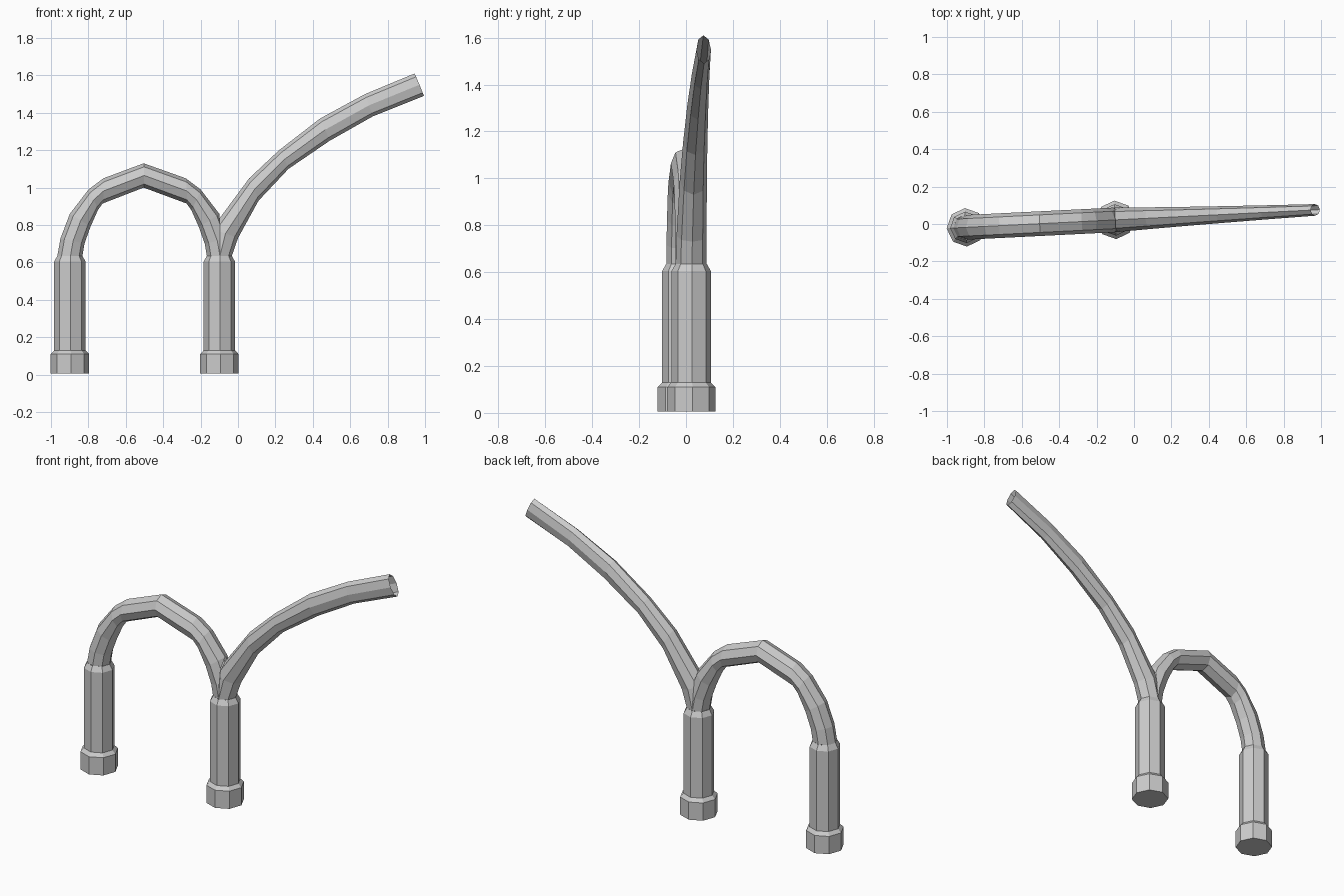
import bpy, bmesh
from math import cos, sin, pi, atan
from mathutils import Vector

if "Cube" in bpy.data.objects:
    bpy.data.objects.remove(bpy.data.objects["Cube"])

SIDES = 8
SPLIT = -0.1          # x of the forked leg
YAW = atan(0.05)      # the whole frame is turned slightly
SHIFT = 0.027


def loft(name, rings, cap_start=False, keep=0):
    """Skin octagonal rings given as (edge a, edge b, half depth) in the xz plane."""
    bm = bmesh.new()
    loops = []
    for a, b, depth in rings:
        a, b = Vector((a[0], 0, a[1])), Vector((b[0], 0, b[1]))
        c, h = (a + b) / 2, (a - b) / 2
        loops.append([bm.verts.new(c + h * cos(2 * pi * i / SIDES)
                                   + Vector((0, depth * sin(2 * pi * i / SIDES), 0)))
                      for i in range(SIDES)])
    for lo, hi in zip(loops, loops[1:]):
        for i in range(SIDES):
            j = (i + 1) % SIDES
            bm.faces.new((lo[i], lo[j], hi[j], hi[i]))
    if cap_start:
        bm.faces.new(loops[0])
    if keep:  # trim at the fork plane
        bmesh.ops.bisect_plane(bm, geom=bm.verts[:] + bm.edges[:] + bm.faces[:],
                               plane_co=(SPLIT, 0, 0), plane_no=(-keep, 0, 0),
                               clear_outer=True)
    bmesh.ops.recalc_face_normals(bm, faces=bm.faces[:])
    me = bpy.data.meshes.new(name)
    bm.to_mesh(me)
    bm.free()
    ob = bpy.data.objects.new(name, me)
    ob.location.y = SHIFT
    ob.rotation_euler.z = YAW
    bpy.context.collection.objects.link(ob)
    return ob


# Legs with a thicker foot collar and a tapered neck
profile = [(0.103, 0.005), (0.103, 0.11), (0.084, 0.13), (0.084, 0.605), (0.067, 0.635)]
for name, x in (("left_leg", -0.9), ("forked_leg", SPLIT)):
    loft(name, [((x - r, z), (x + r, z), r) for r, z in profile], cap_start=True)

# Arch joining the legs: (outer edge, inner edge), mirrored about its peak
half = [((-.967, .635), (-.833, .635)), ((-.95, .73), (-.822, .70)),
        ((-.90, .86), (-.79, .79)), ((-.80, .99), (-.75, .88)),
        ((-.72, 1.05), (-.725, .915))]
flip = lambda p: (-1.0 - p[0], p[1])
arch = half + [((-.505, 1.13), (-.505, 1.0))] + [(flip(a), flip(b)) for a, b in reversed(half)]
loft("arch_tube", [(a, b, 0.066) for a, b in arch], keep=-1)

# Long branch, open and flattened towards its tip
branch = [((-.167, .635), (-.033, .635), .066), ((-.14, .78), (0, .73), .064),
          ((.06, 1.05), (.11, .93), .058), ((.22, 1.20), (.27, 1.10), .052),
          ((.44, 1.37), (.49, 1.25), .045), ((.68, 1.50), (.72, 1.38), .038),
          ((.945, 1.61), (.995, 1.49), .031)]
loft("branch_tube", branch, keep=1)
